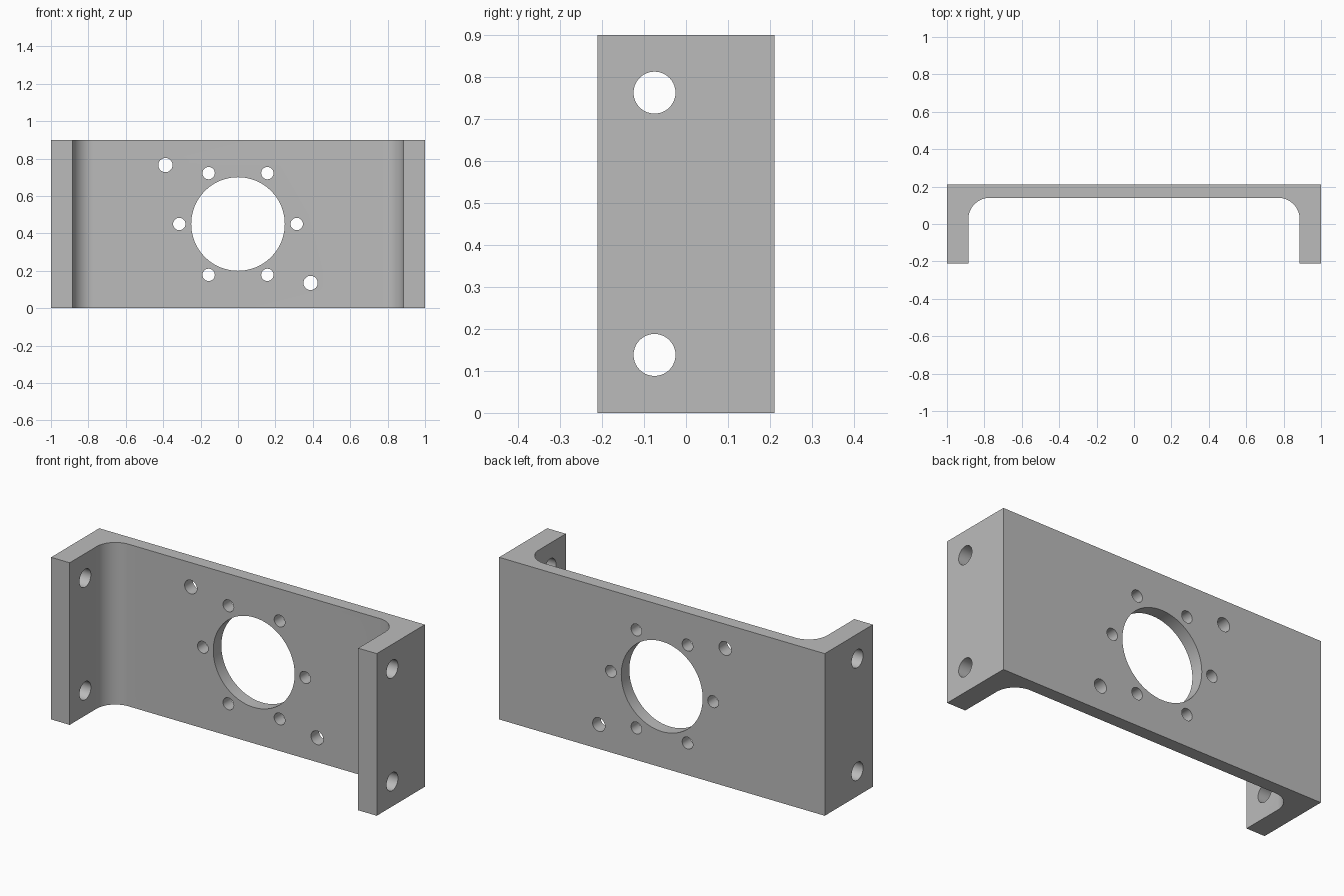
import bpy, bmesh, math
from mathutils import Matrix, Vector

if "Cube" in bpy.data.objects:
    bpy.data.objects.remove(bpy.data.objects["Cube"])

W, D, H = 1.0, 0.211, 0.9          # half width, half depth, height
INNER_X, INNER_Y, FILLET = 0.886, 0.14, 0.115

metal = bpy.data.materials.new("grey metal")
metal.diffuse_color = (0.5, 0.5, 0.5, 1)
metal.use_nodes = True
metal.node_tree.nodes["Principled BSDF"].inputs["Base Color"].default_value = metal.diffuse_color


def new_object(name, bm):
    bmesh.ops.recalc_face_normals(bm, faces=bm.faces)
    mesh = bpy.data.meshes.new(name)
    bm.to_mesh(mesh)
    bm.free()
    mesh.materials.append(metal)
    obj = bpy.data.objects.new(name, mesh)
    bpy.context.collection.objects.link(obj)
    return obj


# U-shaped channel profile with rounded inner corners
right = [(W, D), (W, -D), (INNER_X, -D)]
for i in range(17):
    a = math.pi / 2 * i / 16
    right.append((INNER_X - FILLET + FILLET * math.cos(a),
                  INNER_Y - FILLET + FILLET * math.sin(a)))
profile = right + [(-x, y) for x, y in reversed(right)]

bm = bmesh.new()
base = bm.faces.new([bm.verts.new((x, y, 0)) for x, y in profile])
ext = bmesh.ops.extrude_face_region(bm, geom=[base])
bmesh.ops.translate(bm, vec=(0, 0, H),
                    verts=[v for v in ext["geom"] if isinstance(v, bmesh.types.BMVert)])
bracket = new_object("mounting_bracket", bm)

# Holes: (axis, centre, radius, length, sides)
holes = [("Y", (0, 0.18, 0.45), 0.25, 0.3, 96)]                     # centre bore
for i in range(6):                                                  # bolt circle
    a = math.pi / 3 * i
    holes.append(("Y", (0.314 * math.cos(a), 0.18, 0.45 + 0.314 * math.sin(a)),
                  0.033, 0.3, 32))
for s in (-1, 1):
    holes.append(("Y", (s * 0.388, 0.18, 0.45 - s * 0.315), 0.038, 0.3, 32))   # dowel holes
    for z in (0.138, 0.763):                                        # flange holes
        holes.append(("X", (s * 0.943, -0.075, z), 0.05, 0.3, 40))

bm = bmesh.new()
for axis, centre, radius, length, sides in holes:
    turn = Matrix.Rotation(math.pi / 2, 4, "X" if axis == "Y" else "Y")
    bmesh.ops.create_cone(bm, cap_ends=True, segments=sides, radius1=radius,
                          radius2=radius, depth=length,
                          matrix=Matrix.Translation(Vector(centre)) @ turn)
cutter = new_object("hole_cutter", bm)
cutter.hide_render = True

# Drill the holes
mod = bracket.modifiers.new("holes", "BOOLEAN")
mod.operation, mod.solver, mod.object = "DIFFERENCE", "EXACT", cutter
bpy.context.view_layer.objects.active = bracket
bracket.select_set(True)
bpy.ops.object.modifier_apply(modifier=mod.name)
bpy.data.objects.remove(cutter)
bpy.ops.object.shade_smooth_by_angle(angle=math.radians(30))
